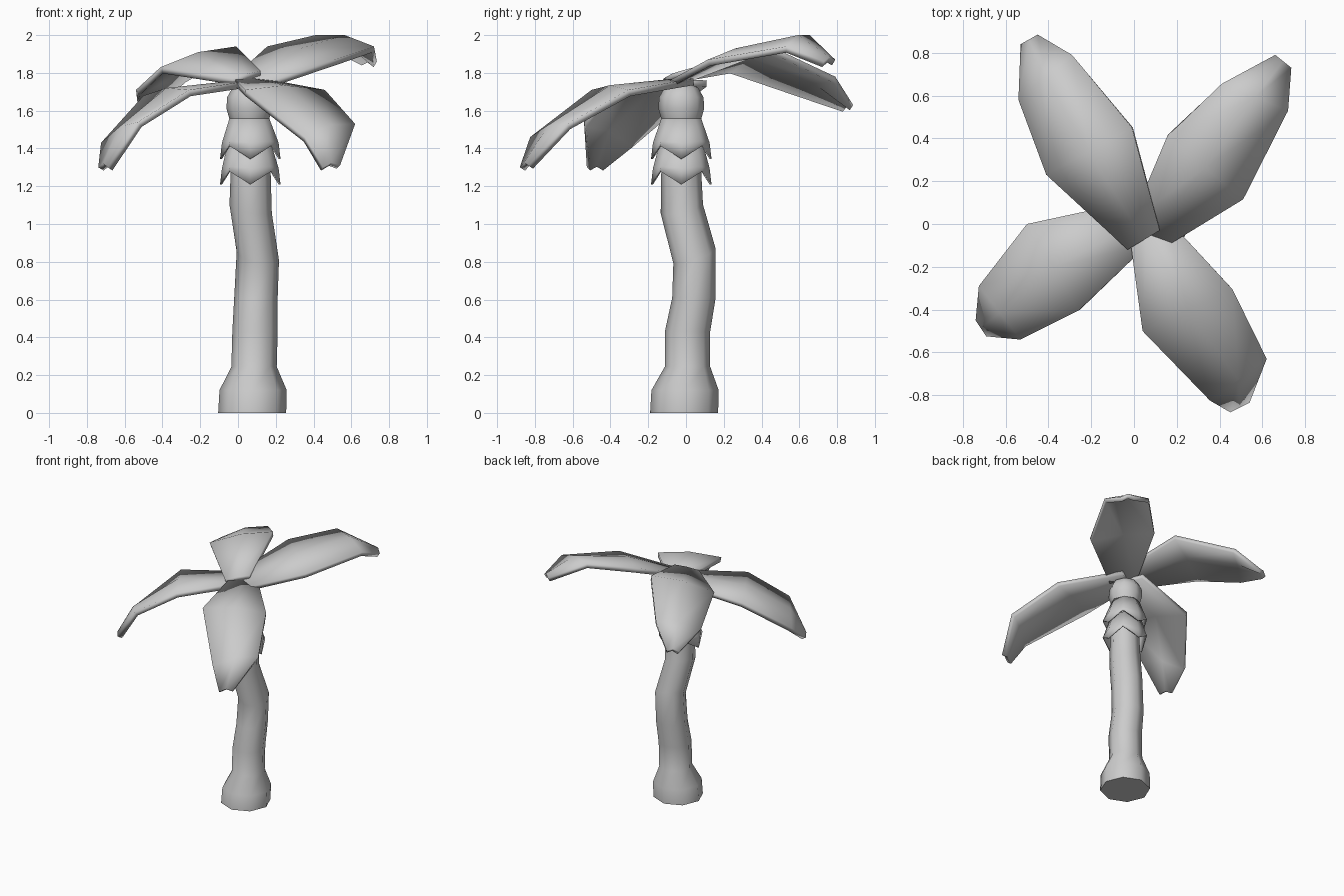
import bpy, bmesh, math
from mathutils import Vector

old = bpy.data.objects.get("Cube")
if old:
    bpy.data.objects.remove(old)

grey = bpy.data.materials.new("plain_grey")
grey.use_nodes = True
grey.diffuse_color = (0.6, 0.6, 0.6, 1)
grey.node_tree.nodes["Principled BSDF"].inputs["Base Color"].default_value = (0.6, 0.6, 0.6, 1)

SIDES = 8


def finish(name, bm, thickness=0.0, angle=50):
    """Turn a bmesh into a shaded object, optionally thickened inwards."""
    bmesh.ops.recalc_face_normals(bm, faces=bm.faces)
    mesh = bpy.data.meshes.new(name)
    bm.to_mesh(mesh)
    bm.free()
    mesh.materials.append(grey)
    obj = bpy.data.objects.new(name, mesh)
    bpy.context.collection.objects.link(obj)
    if thickness:
        solid = obj.modifiers.new("thickness", 'SOLIDIFY')
        solid.thickness = thickness
        solid.offset = -1
    bpy.ops.object.select_all(action='DESELECT')
    obj.select_set(True)
    bpy.context.view_layer.objects.active = obj
    bpy.ops.object.shade_smooth_by_angle(angle=math.radians(angle))
    return obj


def ring(bm, x, y, z, r, lean=(0, 0), zigzag=0.0):
    """Ring of vertices; lean tilts it, zigzag raises every other vertex."""
    verts = []
    for i in range(SIDES):
        a = math.tau * i / SIDES
        dx, dy = r * math.cos(a), r * math.sin(a)
        dz = lean[0] * dx + lean[1] * dy + zigzag * (i % 2)
        verts.append(bm.verts.new((x + dx, y + dy, z + dz)))
    return verts


def skin(bm, rings):
    for low, high in zip(rings, rings[1:]):
        for i in range(SIDES):
            j = (i + 1) % SIDES
            bm.faces.new((low[i], low[j], high[j], high[i]))


# Bent trunk with a flared foot
bm = bmesh.new()
trunk = [
    ring(bm, 0.075, -0.01, 0, 0.18),
    ring(bm, 0.08, -0.005, 0.12, 0.178),
    ring(bm, 0.085, 0.008, 0.245, 0.12),
    ring(bm, 0.09, 0.008, 0.43, 0.12),
    ring(bm, 0.095, 0.042, 0.61, 0.115),
    ring(bm, 0.105, 0.045, 0.83, 0.112, (-0.2, 0.35)),
    ring(bm, 0.067, -0.022, 1.08, 0.112, (-0.2, 0.2)),
    ring(bm, 0.067, -0.025, 1.27, 0.106),
    ring(bm, 0.062, -0.025, 1.56, 0.095),
]
skin(bm, trunk)
bm.faces.new(trunk[0])
bm.faces.new(trunk[-1])
finish("trunk", bm)

# Two overlapping bark collars with pointed hems
for name, z, top_r in (("lower_collar", 1.21, 0.115), ("upper_collar", 1.345, 0.105)):
    bm = bmesh.new()
    skin(bm, [
        ring(bm, 0.065, -0.025, z, 0.16, zigzag=0.07),
        ring(bm, 0.065, -0.025, z + 0.085, 0.15, zigzag=0.01),
        ring(bm, 0.06, -0.025, z + 0.215, top_r),
    ])
    finish(name, bm, 0.01)

# Rounded crown
bm = bmesh.new()
crown = [ring(bm, 0.06, -0.025, z, r) for z, r in
         ((1.555, 0.105), (1.61, 0.121), (1.67, 0.118), (1.72, 0.09), (1.745, 0.045))]
skin(bm, crown)
bm.faces.new(crown[0])
bm.faces.new(crown[-1])
finish("crown", bm)

# Fronds: pairs of edge points from base to tip, with a raised midrib
fronds = {
    "back_right_frond": (
        ((-0.03, -0.12, 1.77), (0.12, -0.03, 1.81)),
        ((-0.41, 0.23, 1.83), (-0.01, 0.45, 1.94)),
        ((-0.54, 0.58, 1.71), (-0.29, 0.79, 1.78)),
        ((-0.53, 0.84, 1.62), (-0.45, 0.885, 1.63))),
    "back_left_frond": (
        ((-0.01, 0.02, 1.79), (0.15, -0.105, 1.75)),
        ((0.155, 0.41, 1.94), (0.51, 0.115, 1.87)),
        ((0.41, 0.655, 2.0), (0.72, 0.53, 1.94)),
        ((0.66, 0.79, 1.87), (0.735, 0.73, 1.86))),
    "front_right_frond": (
        ((0.07, -0.09, 1.76), (0.01, 0.11, 1.76)),
        ((-0.26, -0.405, 1.71), (-0.5, 0.0, 1.68)),
        ((-0.53, -0.54, 1.54), (-0.725, -0.29, 1.43)),
        ((-0.69, -0.525, 1.3), (-0.74, -0.45, 1.3))),
    "front_left_frond": (
        ((0.14, 0.04, 1.77), (-0.02, -0.06, 1.77)),
        ((0.46, -0.305, 1.71), (0.04, -0.5, 1.71)),
        ((0.62, -0.63, 1.53), (0.355, -0.825, 1.46)),
        ((0.54, -0.835, 1.31), (0.45, -0.88, 1.3))),
}
for name, rows in fronds.items():
    bm = bmesh.new()
    grid = []
    for k, (a, b) in enumerate(rows):
        a, b = Vector(a), Vector(b)
        mid = (a + b) / 2 + Vector((0, 0, (0.005, 0.025, 0.03, 0.02)[k]))
        grid.append([bm.verts.new(p) for p in (a, mid, b)])
    for near, far in zip(grid, grid[1:]):
        for i in range(2):
            bm.faces.new((near[i], near[i + 1], far[i + 1], far[i]))
    # Upper side faces up so the thickness grows downwards
    bmesh.ops.recalc_face_normals(bm, faces=bm.faces)
    bm.normal_update()
    upward = sum(f.normal.z for f in bm.faces) > 0
    obj = finish(name, bm, 0.035)
    if (sum(p.normal.z for p in obj.data.polygons) > 0) is False:
        obj.data.flip_normals()
